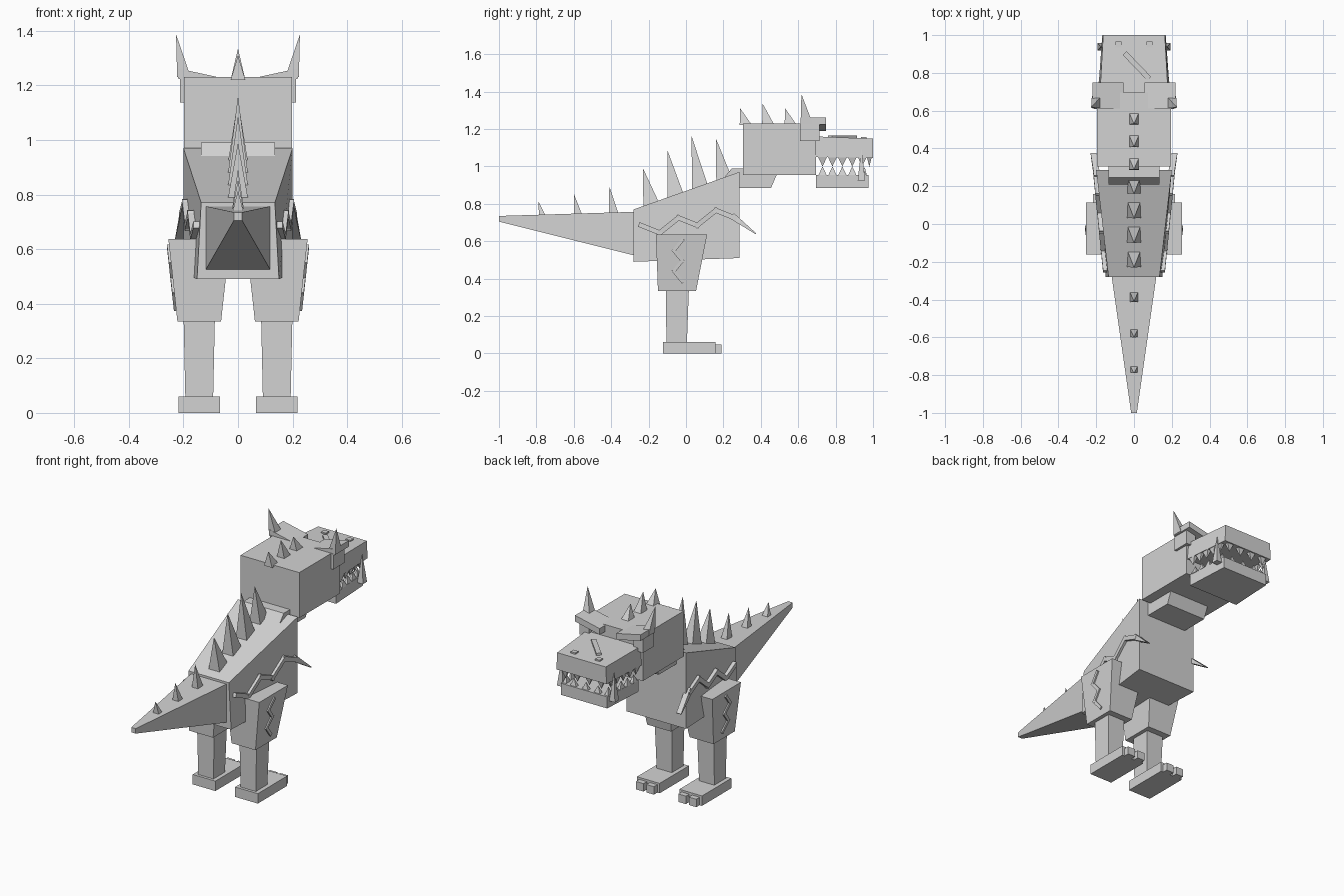
import bpy
import bmesh
from mathutils import Vector

cube = bpy.data.objects.get("Cube")
if cube:
    bpy.data.objects.remove(cube)

grey = bpy.data.materials.new("stone_grey")
grey.use_nodes = True
grey.diffuse_color = (0.65, 0.65, 0.65, 1)
shader = grey.node_tree.nodes["Principled BSDF"]
shader.inputs["Base Color"].default_value = grey.diffuse_color


def loft(name, first_ring, last_ring, side=1):
    """Solid between two rings of points; a single last point makes a pyramid."""
    bm = bmesh.new()
    rings = []
    for ring in (first_ring, last_ring):
        verts = [bm.verts.new((x * side, y, z)) for x, y, z in ring]
        if len(verts) > 1:
            bm.faces.new(verts)
        rings.append(verts)
    base, end = rings
    for i, vert in enumerate(base):
        following = (i + 1) % len(base)
        if len(end) > 1:
            bm.faces.new((vert, base[following], end[following], end[i]))
        else:
            bm.faces.new((vert, base[following], end[0]))
    bmesh.ops.recalc_face_normals(bm, faces=bm.faces)
    mesh = bpy.data.meshes.new(name)
    bm.to_mesh(mesh)
    bm.free()
    mesh.materials.append(grey)
    bpy.context.collection.objects.link(bpy.data.objects.new(name, mesh))


def level(x, y, z, half_width, half_depth):
    """Horizontal rectangle around a centre."""
    left, right = x - half_width, x + half_width
    back, front = y - half_depth, y + half_depth
    return [(left, back, z), (right, back, z), (right, front, z), (left, front, z)]


def section(y, low, high, half_width, half_top=None):
    """Upright cross-section, optionally with a different width at the top."""
    top = half_top or half_width
    return [(-half_width, y, low), (half_width, y, low), (top, y, high), (-top, y, high)]


def block(name, x, y, half_width, half_depth, low, high, side=1):
    loft(name, level(x, y, low, half_width, half_depth),
         level(x, y, high, half_width, half_depth), side)


def spike(name, base, half_width, half_depth, rise, lean=0, splay=0, side=1):
    """Four-sided pyramid whose tip is moved along y by lean and along x by splay."""
    tip = Vector(base) + Vector((splay, lean, rise))
    loft(name, level(*base, half_width, half_depth), [tip], side)


def strip(name, start, end, width, relief, side, end_scale=1):
    """Flat bar lying on the side of the model."""
    start, end = Vector(start), Vector(end)
    along = (end - start).normalized() * width / 2
    across = Vector((0, -along.z, along.y))
    out = Vector((relief, 0, 0))
    rings = []
    for centre, scale in ((start - along, 1), (end + along, end_scale)):
        edge = across * scale
        rings.append([centre - edge - out, centre + edge - out,
                      centre + edge + out, centre - edge + out])
    loft(name, *rings, side)


def zigzag(name, points, width, relief, side):
    for i, (start, end) in enumerate(zip(points, points[1:])):
        strip(f"{name}_{i + 1}", start, end, width, relief, side)


# Torso and tail share the hip position
hip_y, chest_y = -0.28, 0.285
loft("torso", section(hip_y, 0.49, 0.77, 0.15, 0.135), section(chest_y, 0.51, 0.97, 0.2))
loft("tail", section(hip_y, 0.525, 0.757, 0.118), section(-1, 0.705, 0.735, 0.015))

# Neck block under the back of the head
neck_low, neck_high = 0.885, 0.99
profile = [(0.2, 0.935), (0.245, neck_high), (0.5, neck_high), (0.455, neck_low), (0.23, neck_low)]
loft("neck", *[[(x, y, z) for y, z in profile] for x in (-0.135, 0.135)])

# Head, snout and lower jaw
head_top, face_y = 1.23, 0.695
block("head", 0, 0.5, 0.197, 0.195, 0.955, head_top)
loft("snout", section(face_y, 1.05, 1.16, 0.19, 0.18), section(1, 1.045, 1.148, 0.168, 0.163))
loft("lower_jaw", section(face_y, neck_low, 0.955, 0.17), section(0.975, neck_low, 0.955, 0.155))

# Scar plate across the snout
scar_start, scar_end = Vector((-0.05, 0.905, 1.15)), Vector((0.08, 0.77, 1.15))
scar_side = Vector((0.01, 0.01, 0))
scar = [scar_start - scar_side, scar_start + scar_side, scar_end + scar_side, scar_end - scar_side]
loft("snout_scar", scar, [point + Vector((0, 0, 0.015)) for point in scar])

# Spikes along the spine: tail, back and head
for i in range(3):
    spike(f"tail_spike_{i + 1}", (0, -0.765 + 0.19 * i, 0.725 + i * 0.005), 0.023,
          0.02 + i * 0.004, 0.09 + i * 0.035, -0.025)
for i, rise in enumerate((0.21, 0.265, 0.295, 0.24)):
    spike(f"back_spike_{i + 1}", (0, -0.18 + 0.13 * i, 0.78 + i * 0.043), 0.038,
          0.048, rise, -0.05)
for i, rise in enumerate((0.09, 0.115, 0.09)):
    spike(f"head_spike_{i + 1}", (0, 0.32 + 0.12 * i, head_top - 0.01), 0.027, 0.033, rise, -0.03)

# Front teeth: upper row points down, lower row points up
for jaw, count, y, z, rise in (("upper", 4, 0.98, 1.047, -0.05), ("lower", 3, 0.955, 0.953, 0.045)):
    for i in range(count):
        x = (i - (count - 1) / 2) * 0.08
        spike(f"{jaw}_front_tooth_{i + 1}", (x, y, z), 0.021, 0.012, rise)

leg_x, ankle, knee, thigh_top = 0.142, 0.06, 0.335, 0.637
for side, label in ((1, "left"), (-1, "right")):
    # Leg
    loft(f"{label}_thigh", level(leg_x, -0.048, knee, 0.08, 0.102),
         level(leg_x, -0.024, thigh_top, 0.113, 0.137), side)
    loft(f"{label}_shin", level(leg_x, -0.05, ankle, 0.051, 0.055),
         level(leg_x, -0.046, knee, 0.057, 0.061), side)
    block(f"{label}_foot", leg_x, 0.018, 0.076, 0.14, 0, ankle, side)
    for name, offset in (("inner", -0.035), ("outer", 0.035)):
        block(f"{label}_{name}_toe", leg_x + offset, 0.17, 0.025, 0.02, 0, 0.048, side)

    # Eye socket, slanted brow and horn
    block(f"{label}_eye", 0.18, 0.662, 0.032, 0.053, 1.137, head_top, side)
    brow = [(0.055, 1.188), (0.22, 1.225), (0.22, 1.262), (0.055, 1.226)]
    loft(f"{label}_brow", *[[(x, y, z) for x, z in brow] for y in (0.612, 0.748)], side)
    spike(f"{label}_horn", (0.198, 0.645, head_top), 0.025, 0.032, 0.157, -0.028, 0.029, side)

    # Nostril and tusk
    block(f"{label}_nostril", 0.082, 0.95, 0.016, 0.015, 1.145, 1.158, side)
    spike(f"{label}_tusk", (0.175, 0.938, 0.925), 0.019, 0.02, 0.175, side=side)

    # Side teeth in both jaws
    for i in range(5):
        x, y = 0.175 - i * 0.005, 0.73 + i * 0.053
        spike(f"{label}_upper_tooth_{i + 1}", (x, y, 1.05), 0.012, 0.024, -0.05, side=side)
        spike(f"{label}_lower_tooth_{i + 1}", (x - 0.015, y, 0.953), 0.012, 0.022, 0.047, side=side)

    # Zigzag stripe rising along the flank, ending in a small pointed arm
    flank = []
    for i in range(6):
        y = hip_y + 0.04 + i * 0.1
        flank.append((0.143 + (y - hip_y) * 0.1, y, 0.685 + i * 0.02 - i % 2 * 0.06))
    zigzag(f"{label}_flank_stripe", flank, 0.026, 0.018, side)
    strip(f"{label}_arm_claw", flank[-1], (0.212, 0.36, 0.65), 0.036, 0.016, side, 0.15)

    # Zigzag mark down the sloping thigh
    mark = []
    for i in range(5):
        z = 0.605 - i * 0.055
        mark.append((leg_x + 0.08 + (z - knee) * 0.11, -0.02 - i % 2 * 0.045, z))
    zigzag(f"{label}_thigh_mark", mark, 0.018, 0.008, side)
